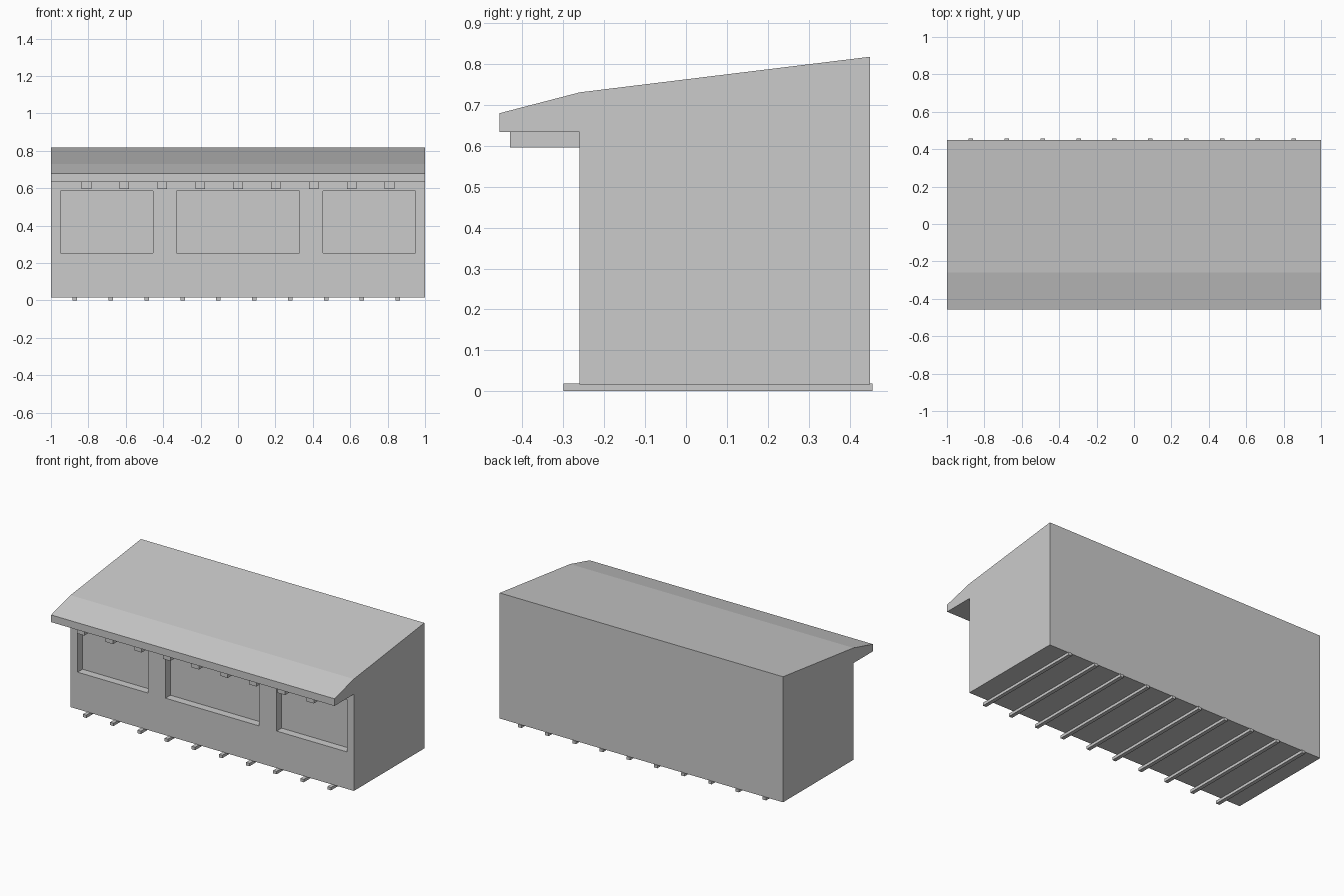
import bpy
import bmesh

if "Cube" in bpy.data.objects:
    bpy.data.objects.remove(bpy.data.objects["Cube"])


def finish(name, bm):
    bmesh.ops.recalc_face_normals(bm, faces=bm.faces)
    mesh = bpy.data.meshes.new(name)
    bm.to_mesh(mesh)
    bm.free()
    obj = bpy.data.objects.new(name, mesh)
    bpy.context.collection.objects.link(obj)
    return obj


def box(name, x, y, z):
    """Box from (min, max) ranges on each axis."""
    bm = bmesh.new()
    bmesh.ops.create_cube(bm, size=1)
    for v in bm.verts:
        v.co = [r[0] if c < 0 else r[1] for c, r in zip(v.co, (x, y, z))]
    return finish(name, bm)


def extrude_profile(name, profile, x0, x1):
    """Side profile of (y, z) points swept along x."""
    bm = bmesh.new()
    face = bm.faces.new([bm.verts.new((x0, y, z)) for y, z in profile])
    swept = bmesh.ops.extrude_face_region(bm, geom=[face])
    verts = [g for g in swept["geom"] if isinstance(g, bmesh.types.BMVert)]
    bmesh.ops.translate(bm, verts=verts, vec=(x1 - x0, 0, 0))
    return finish(name, bm)


# Building shell with sloped roof and front overhang
FRONT, BACK, BASE, EAVE = -0.26, 0.45, 0.017, 0.634
shell = extrude_profile("building_shell", [
    (FRONT, BASE), (BACK, BASE), (BACK, 0.818), (FRONT, 0.731),
    (-0.456, 0.68), (-0.456, EAVE), (FRONT, EAVE)], -1, 1)

# Recessed window openings in the front wall
for i, (x0, x1) in enumerate([(-0.95, -0.455), (-0.33, 0.33), (0.455, 0.95)]):
    cutter = box(f"window_cutter_{i + 1}", (x0, x1),
                 (FRONT - 0.05, FRONT + 0.05), (0.253, 0.586))
    cutter.hide_render = True
    cutter.hide_set(True)
    cut = shell.modifiers.new(f"window_{i + 1}", 'BOOLEAN')
    cut.operation = 'DIFFERENCE'
    cut.solver = 'EXACT'
    cut.object = cutter

# Rafter ends under the overhang
for i in range(9):
    x = (i - 4) * 0.2025
    box(f"rafter_end_{i + 1}", (x - 0.026, x + 0.026),
        (-0.43, FRONT), (0.596, EAVE))

# Floor joists carrying the building
for i in range(10):
    x = -0.872 + i * 0.1918
    box(f"floor_joist_{i + 1}", (x - 0.012, x + 0.012),
        (-0.30, 0.456), (0, 0.0185))
